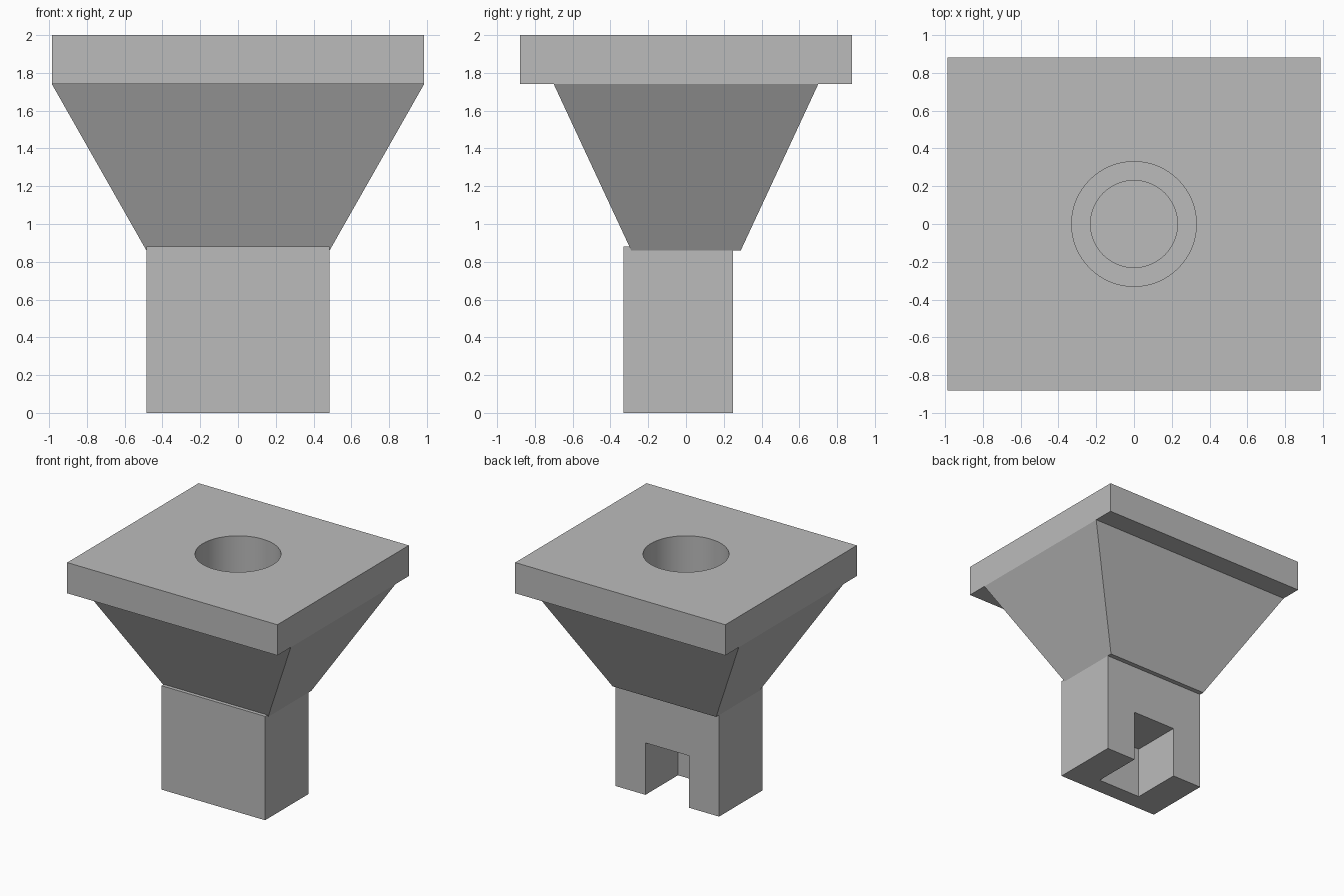
import bpy, bmesh, math

if "Cube" in bpy.data.objects:
    bpy.data.objects.remove(bpy.data.objects["Cube"], do_unlink=True)

grey = bpy.data.materials.new("plain_grey")
colour = (0.5, 0.5, 0.5, 1)
grey.diffuse_color = colour
grey.use_nodes = True
grey.node_tree.nodes["Principled BSDF"].inputs["Base Color"].default_value = colour


def finish(name, bm):
    bmesh.ops.recalc_face_normals(bm, faces=bm.faces)
    mesh = bpy.data.meshes.new(name)
    bm.to_mesh(mesh)
    bm.free()
    mesh.materials.append(grey)
    obj = bpy.data.objects.new(name, mesh)
    bpy.context.collection.objects.link(obj)
    return obj


def block(name, x, y0, y1, z0, z1, top_x=None, top_y=None):
    """Box symmetric in x; top_x and top_y flare its upper face."""
    bm = bmesh.new()
    bmesh.ops.create_cube(bm, size=2)
    for v in bm.verts:
        top = v.co.z > 0
        half_x = top_x if top and top_x else x
        y = y1 if v.co.y > 0 else y0
        if top and top_y:
            y = math.copysign(top_y, v.co.y)
        v.co = (math.copysign(half_x, v.co.x), y, z1 if top else z0)
    return finish(name, bm)


def cylinder(name, radius, z0, z1):
    bm = bmesh.new()
    bmesh.ops.create_cone(bm, cap_ends=True, segments=64, radius1=radius,
                          radius2=radius, depth=z1 - z0)
    bmesh.ops.translate(bm, vec=(0, 0, (z0 + z1) / 2), verts=bm.verts)
    return finish(name, bm)


def combine(target, tool, operation):
    """Apply a boolean and remove the used tool object."""
    mod = target.modifiers.new(operation.lower(), 'BOOLEAN')
    mod.operation, mod.solver, mod.object = operation, 'EXACT', tool
    tool.hide_render = True
    bpy.context.view_layer.objects.active = target
    bpy.ops.object.modifier_apply(modifier=mod.name)
    bpy.data.objects.remove(tool, do_unlink=True)


# Square plate, flared neck and rectangular post, fused into one solid
body = block("flared_mount", 0.985, -0.88, 0.88, 1.74, 2.0)
combine(body, block("neck", 0.485, -0.29, 0.29, 0.86, 1.74, 0.985, 0.70), 'UNION')
combine(body, block("post", 0.485, -0.33, 0.25, 0, 0.88), 'UNION')

# Stepped blind bore from the top
combine(body, cylinder("wide_bore", 0.33, 1.05, 2.1), 'DIFFERENCE')
combine(body, cylinder("narrow_bore", 0.23, 0.6, 1.2), 'DIFFERENCE')

# Slot open to the back and underside of the post
combine(body, block("slot", 0.205, -0.185, 0.4, -0.1, 0.44), 'DIFFERENCE')

# Round bore walls shade smoothly, flat planes stay crisp
bpy.ops.object.select_all(action='DESELECT')
body.select_set(True)
bpy.context.view_layer.objects.active = body
bpy.ops.object.shade_smooth_by_angle(angle=math.radians(20))
